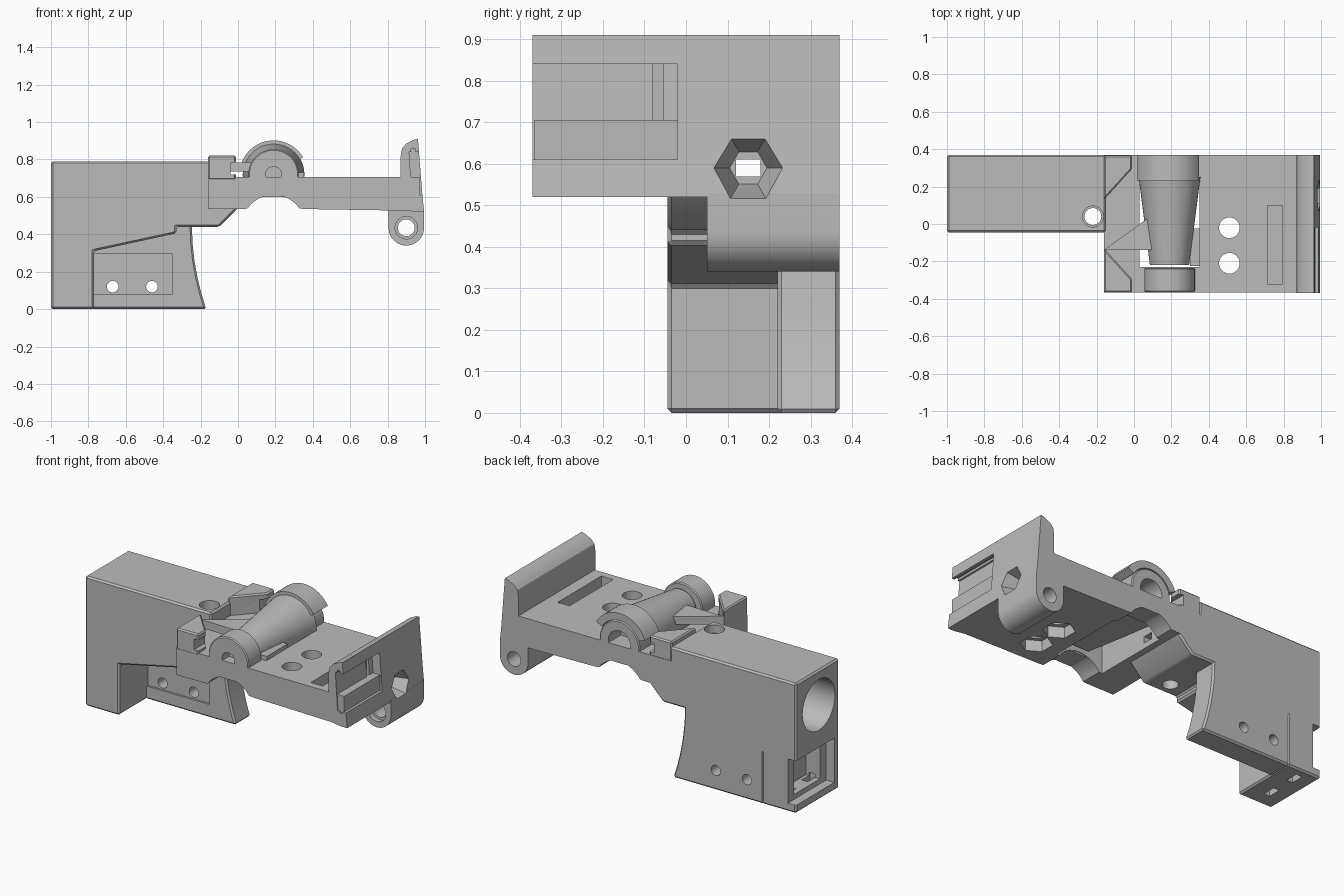
import bpy, bmesh, math
from mathutils import Matrix, Vector

if "Cube" in bpy.data.objects:
    bpy.data.objects.remove(bpy.data.objects["Cube"])

grey = bpy.data.materials.new("plain grey")
grey.use_nodes = True
grey.diffuse_color = (0.5, 0.5, 0.5, 1)
grey.node_tree.nodes["Principled BSDF"].inputs["Base Color"].default_value = (0.5, 0.5, 0.5, 1)

TURN = {"x": Matrix.Rotation(math.pi / 2, 4, "Y"),
        "y": Matrix.Rotation(-math.pi / 2, 4, "X"),
        "z": Matrix.Identity(4)}


def finish(name, bm, bevel=0):
    bmesh.ops.recalc_face_normals(bm, faces=bm.faces)
    if bevel:
        sharp = [e for e in bm.edges if e.calc_face_angle(0) > 0.7]
        bmesh.ops.bevel(bm, geom=sharp, offset=bevel, segments=1, affect="EDGES")
    mesh = bpy.data.meshes.new(name)
    bm.to_mesh(mesh)
    bm.free()
    mesh.materials.append(grey)
    ob = bpy.data.objects.new(name, mesh)
    bpy.context.collection.objects.link(ob)
    return ob


def prism(name, pts, lo, hi, axis="y", bevel=0):
    """Extrude a profile: (x, z) along y, or (x, y) along z."""
    bm = bmesh.new()
    at = (lambda p: (p[0], lo, p[1])) if axis == "y" else (lambda p: (p[0], p[1], lo))
    face = bm.faces.new([bm.verts.new(at(p)) for p in pts])
    ext = bmesh.ops.extrude_face_region(bm, geom=[face])["geom"]
    move = Vector((0, hi - lo, 0) if axis == "y" else (0, 0, hi - lo))
    bmesh.ops.translate(bm, vec=move, verts=[g for g in ext if isinstance(g, bmesh.types.BMVert)])
    return finish(name, bm, bevel)


def box(name, x0, x1, y0, y1, z0, z1, bevel=0):
    return prism(name, [(x0, z0), (x1, z0), (x1, z1), (x0, z1)], y0, y1, bevel=bevel)


def rod(name, start, length, r1, r2=None, axis="z", sides=48, spin=0, bevel=0):
    bm = bmesh.new()
    bmesh.ops.create_cone(bm, cap_ends=True, segments=sides, radius1=r1,
                          radius2=r1 if r2 is None else r2, depth=length)
    bm.transform(Matrix.Translation(start) @ TURN[axis] @ Matrix.Rotation(spin, 4, "Z")
                 @ Matrix.Translation((0, 0, length / 2)))
    return finish(name, bm, bevel)


def apply(ob, tool, operation):
    mod = ob.modifiers.new("bool", "BOOLEAN")
    mod.operation, mod.object, mod.solver = operation, tool, "EXACT"
    bpy.context.view_layer.objects.active = ob
    bpy.ops.object.modifier_apply(modifier=mod.name)
    bpy.data.objects.remove(tool)


def cut(ob, *tools):
    for tool in tools:
        apply(ob, tool, "DIFFERENCE")


def arc(cx, cz, r, a0, a1, n=20):
    return [(cx + r * math.cos(math.radians(a0 + (a1 - a0) * i / n)),
             cz + r * math.sin(math.radians(a0 + (a1 - a0) * i / n))) for i in range(n + 1)]


# Rear body with stepped underside
body = prism("rear_body", [(-1, 0), (-0.77, 0), (-0.77, 0.31), (-0.33, 0.405), (-0.33, 0.44),
                           (-0.1, 0.44), (0, 0.54), (-0.15, 0.6), (-0.15, 0.79), (-1, 0.79)],
             -0.045, 0.37, bevel=0.01)
cut(body,
    rod("c", (-1.1, 0.15, 0.58), 0.65, 0.155, axis="x"),
    box("c", -1.1, -0.945, 0.0, 0.5, 0.05, 0.32),
    box("c", -1.1, -0.85, 0.06, 0.31, 0.08, 0.29),
    rod("c", (-0.22, 0.04, 0.4), 0.5, 0.045),
    rod("c", (-0.22, 0.04, 0.74), 0.1, 0.056),
    box("c", -0.5, 0.1, 0.12, 0.18, 0.57, 0.61))
for y in (0.05, 0.24):
    cut(body, box("c", -0.91, -0.87, y, y + 0.08, -0.1, 0.1))

# Side grip plate with a concave front edge
grip = prism("grip_plate", [(-0.78, 0), (-0.17, 0), (-0.195, 0.08), (-0.217, 0.17), (-0.233, 0.26),
                            (-0.243, 0.35), (-0.247, 0.46), (-0.78, 0.46)], 0.22, 0.37, bevel=0.01)
cut(grip, box("c", -0.77, -0.35, 0.1, 0.232, 0.08, 0.295))
for x in (-0.67, -0.46):
    cut(grip, rod("c", (x, 0.1, 0.12), 0.4, 0.031, axis="y"))

# Deck with arched underside
deck = prism("deck", [(-0.16, 0.535), (0.02, 0.535)] + arc(0.19, 0.44, 0.17, 145, 35)
             + [(0.36, 0.535), (0.97, 0.525), (0.97, 0.705), (-0.16, 0.705)], -0.365, 0.37)
cut(deck,
    box("c", 0.03, 0.35, -0.23, 0.25, 0.4, 0.9),
    box("c", 0.715, 0.795, -0.32, 0.1, 0.62, 0.9),
    box("c", -0.3, 0.9, 0.12, 0.18, 0.57, 0.61),
    rod("c", (-0.22, 0.04, 0.4), 0.5, 0.045))
for y in (-0.02, -0.21):
    cut(deck, rod("c", (0.51, y, 0.4), 0.5, 0.055),
        rod("c", (0.51, y, 0.45), 0.15, 0.09, sides=6))

# Corner posts with an overhanging lip
for side, name in ((-1, "front_post"), (1, "back_post")):
    post = prism(name, [(-0.16, 0.13 * side), (-0.01, 0.295 * side),
                        (-0.01, 0.367 * side), (-0.16, 0.367 * side)], 0.69, 0.82, "z", bevel=0.008)
    cut(post, box("c", -0.04, 0.1, -0.5, 0.5, 0.72, 0.785))

# Pivot bosses on both edges of the deck
for name, y, length in (("front_boss", -0.365, 0.13), ("back_boss", 0.25, 0.12)):
    boss = rod(name, (0.19, y, 0.72), length, 0.135, axis="y", bevel=0.006)
    depth = (0.1, -0.4) if y < 0 else (0.07, 0.2)
    hole = (rod("c", (0.19, -0.4, 0.72), 0.1, 0.042, axis="y") if y < 0 else
            rod("c", (0.19, 0.2, 0.72), 0.3, 0.075, axis="y"))
    cut(boss, hole, box("c", 0, 0.4, -0.5, 0.5, 0.3, 0.6))

# Tapered lever hub, open below, with a hood over the back boss
hub = rod("lever_hub", (0.19, -0.22, 0.72), 0.47, 0.105, 0.165, axis="y")
cut(hub, box("c", -0.1, 0.5, -0.5, 0.5, 0.4, 0.63))
prism("hub_hood", arc(0.19, 0.72, 0.182, 30, 160) + arc(0.19, 0.72, 0.138, 160, 30), 0.23, 0.368)
box("hub_stop", 0.3, 0.352, -0.225, -0.025, 0.66, 0.73)
prism("lever_arm", [(-0.155, -0.135), (0.14, -0.14), (0.14, 0.03), (0.1, 0.05)], 0.735, 0.785, "z")

# Upright end wall with a rolled top, slide-in slot and tapered hexagonal socket
wall = prism("end_wall", [(0.88, 0.53), (0.95, 0.52), (0.995, 0.52), (0.985, 0.62), (0.962, 0.91),
                          (0.94, 0.905), (0.9, 0.885), (0.877, 0.86), (0.87, 0.82),
                          (0.87, 0.69)], -0.37, 0.37)
slot = prism("c", [(0.93, 0.61), (1.1, 0.61), (1.1, 0.84), (0.915, 0.84)], -0.5, -0.02)
lips = [prism("c", [(0.947, 0.6), (0.968, 0.6), (0.948, 0.855), (0.925, 0.855)], -0.5, -0.02)]
groove = box("c", 0.905, 1.1, -0.08, -0.055, 0.61, 0.84)
cut(wall, slot, groove, *lips)


def socket():
    return rod("c", (0.87, 0.15, 0.59), 0.125, 0.045, 0.085, "x", 6)


cut(wall, socket(), box("c", 0.8, 1.1, 0.12, 0.18, 0.57, 0.61))
cut(deck, socket())

# Hinge eye below the end wall
eye = prism("hinge_eye", arc(0.9, 0.435, 0.095, 180, 360, 32) + [(0.995, 0.53), (0.805, 0.53)],
            0.05, 0.37)
cut(eye, rod("c", (0.9, 0, 0.435), 0.5, 0.045, axis="y"),
    rod("c", (0.9, 0.0, 0.435), 0.08, 0.06, axis="y"),
    socket())

# Smooth the round surfaces and keep edges crisp
for ob in bpy.context.scene.objects:
    if ob.type == "MESH":
        ob.select_set(True)
        bpy.context.view_layer.objects.active = ob
bpy.ops.object.shade_smooth_by_angle(angle=math.radians(25))
